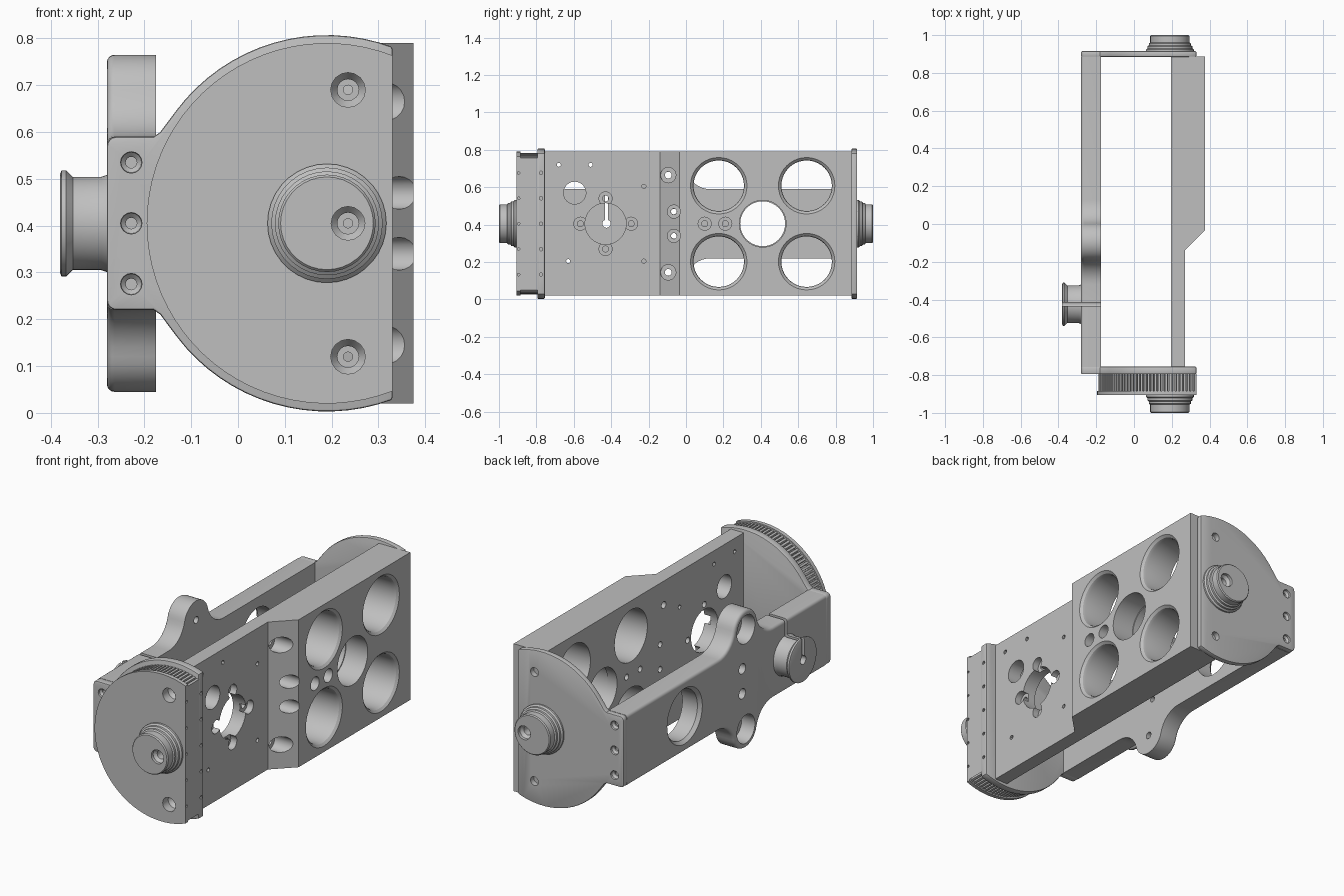
import bpy, bmesh
from math import sin, cos, pi, radians, acos, atan2, hypot
from mathutils import Vector

cube = bpy.data.objects.get("Cube")
if cube:
    bpy.data.objects.remove(cube, do_unlink=True)

metal = bpy.data.materials.new("grey_metal")
metal.use_nodes = True
GREY = (0.52, 0.52, 0.52, 1)
metal.diffuse_color = GREY
metal.node_tree.nodes["Principled BSDF"].inputs["Base Color"].default_value = GREY

MID = 0.405           # height of the main axis
HUB_X = 0.19          # x of the end pivot axis
FLAT_X = 0.33         # flat side of the end discs


def place(axis, u, v, h):
    return Vector({"x": (h, u, v), "y": (u, h, v), "z": (u, v, h)}[axis])


def finish(name, bm):
    bmesh.ops.recalc_face_normals(bm, faces=bm.faces)
    mesh = bpy.data.meshes.new(name)
    bm.to_mesh(mesh)
    bm.free()
    mesh.materials.append(metal)
    obj = bpy.data.objects.new(name, mesh)
    bpy.context.collection.objects.link(obj)
    return obj


def loft(name, axis, rings):
    """Skin a list of (outline, height) rings and cap both ends."""
    bm = bmesh.new()
    loops = [[bm.verts.new(place(axis, u, v, h)) for u, v in pts] for pts, h in rings]
    n = len(loops[0])
    for a, b in zip(loops, loops[1:]):
        for i in range(n):
            j = (i + 1) % n
            bm.faces.new((a[i], a[j], b[j], b[i]))
    bm.faces.new(loops[0])
    bm.faces.new(loops[-1])
    return finish(name, bm)


def extrude(name, axis, pts, a, b):
    return loft(name, axis, [(pts, a), (pts, b)])


def arc(cu, cv, r, a0, a1, n):
    return [(cu + r * cos(a0 + (a1 - a0) * i / n), cv + r * sin(a0 + (a1 - a0) * i / n))
            for i in range(n + 1)]


def lathe(name, axis, u, v, profile, n=32):
    return loft(name, axis, [(arc(u, v, r, 0, 2 * pi, n)[:-1], h) for r, h in profile])


def hole(axis, u, v, a, b, r, n=20):
    return lathe("cutter", axis, u, v, [(r, a), (r, b)], n)


def cut(obj, cutters):
    """Subtract every cutter, bake the result and remove the cutters."""
    for c in cutters:
        c.hide_render = True
        m = obj.modifiers.new("cut", "BOOLEAN")
        m.operation, m.solver, m.object = "DIFFERENCE", "EXACT", c
    bake(obj)
    for c in cutters:
        bpy.data.objects.remove(c, do_unlink=True)


def bake(obj):
    dg = bpy.context.evaluated_depsgraph_get()
    mesh = bpy.data.meshes.new_from_object(obj.evaluated_get(dg))
    obj.modifiers.clear()
    obj.data = mesh


def soften(obj, width):
    m = obj.modifiers.new("bevel", "BEVEL")
    m.width, m.segments, m.limit_method, m.angle_limit = width, 2, "ANGLE", radians(40)
    bake(obj)


parts = []

# Thick side plate with a stepped section
side = extrude("side_plate", "z", [(0.195, -0.757), (0.27, -0.757), (0.27, -0.14),
               (0.375, -0.035), (0.375, 0.887), (0.195, 0.887)], 0.02, 0.79)
cutters = []
for y in (0.175, 0.645):                       # four large flared openings
    for s in (-1, 1):
        cutters.append(lathe("cutter", "x", y, MID + s * 0.203,
                       [(0.135, 0.1), (0.135, 0.35), (0.139, 0.364), (0.152, 0.376), (0.152, 0.4)], 40))
cutters.append(lathe("cutter", "x", 0.41, MID, [(0.12, 0.1), (0.12, 0.25), (0.125, 0.25), (0.125, 0.4)], 40))
cutters.append(hole("x", -0.43, MID, 0.1, 0.4, 0.11, 32))
cutters.append(hole("x", -0.595, 0.57, 0.1, 0.4, 0.06, 24))
bolts = [(-0.43, MID + 0.135, 0.035, 0.235), (-0.43, MID - 0.135, 0.035, 0.235),
         (-0.565, MID, 0.035, 0.235), (-0.293, MID, 0.035, 0.235),
         (0.1, MID, 0.035, 0.3), (0.21, MID, 0.035, 0.3)]
for s in (-1, 1):
    bolts += [(-0.065, MID + s * 0.065, 0.035, 0.25), (-0.095, MID + s * 0.26, 0.041, 0.25)]
for y, z, r, floor in bolts:                   # stepped bolt holes
    cutters.append(lathe("cutter", "x", y, z, [(r * 0.45, 0.1), (r * 0.45, floor), (r, floor), (r, 0.45)], 20))
for y, z in ((-0.68, 0.72), (-0.51, 0.72), (-0.225, 0.605), (-0.225, 0.205), (-0.63, 0.205)):
    cutters.append(hole("x", y, z, 0.1, 0.4, 0.011, 12))
cut(side, cutters)
parts.append(side)

# Slim arm on the other side, with a rounded ear above and below
EAR_Y, EAR_R, EAR_Z, EDGE, HALF = -0.095, 0.1, 0.26, 0.185, 0.225
drop = EAR_Z - EDGE
fil = ((HALF ** 2 + drop ** 2 - EAR_R ** 2) / (EAR_R + drop)) / 2
tilt = atan2(fil - drop, HALF)
upper = arc(EAR_Y + HALF, EDGE + fil, fil, 1.5 * pi, pi + tilt, 8)
upper += arc(EAR_Y, EAR_Z, EAR_R, tilt, pi - tilt, 16)[1:-1]
upper += arc(EAR_Y - HALF, EDGE + fil, fil, -tilt, -pi / 2, 8)
upper = [(0.887, EDGE)] + upper + [(-0.757, EDGE)]
outline = [(y, MID + z) for y, z in upper] + [(y, MID - z) for y, z in reversed(upper)]
arm = extrude("slim_arm", "x", outline, -0.28, -0.175)
bm = bmesh.new()
bm.from_mesh(arm.data)
rim = [e for e in bm.edges if all(v.co.x < -0.27 for v in e.verts)
       and abs(e.verts[0].co.z - e.verts[1].co.z) < 0.3]
bmesh.ops.bevel(bm, geom=rim, offset=0.016, segments=4, profile=0.5, affect="EDGES")
bm.to_mesh(arm.data)
bm.free()
cutters = [lathe("cutter", "x", 0.41, MID, [(0.15, -0.3), (0.145, -0.28), (0.13, -0.262), (0.13, -0.1)], 40),
           hole("x", -0.425, MID, -0.35, -0.1, 0.022)]
for s in (-1, 1):
    cutters.append(lathe("cutter", "x", EAR_Y, MID + s * EAR_Z,
                   [(0.078, -0.3), (0.072, -0.27), (0.072, -0.205), (0.018, -0.205), (0.018, -0.1)], 28))
    cutters.append(lathe("cutter", "x", -0.065, MID + s * 0.065,
                   [(0.027, -0.3), (0.027, -0.22), (0.015, -0.22), (0.015, -0.1)], 20))


def slit():
    return extrude("cutter", "x", [(-0.434, MID), (-0.416, MID), (-0.416, 0.7), (-0.434, 0.7)], -0.45, -0.1)


cut(arm, cutters + [slit()])
parts.append(arm)

# Split clamp knob on the arm
knob = lathe("clamp_knob", "x", -0.425, MID, [(0.106, -0.38), (0.114, -0.377), (0.114, -0.367),
             (0.1, -0.353), (0.1, -0.292), (0.106, -0.275)], 36)
cut(knob, [hole("x", -0.425, MID, -0.45, -0.2, 0.022), slit()])
parts.append(knob)


def disc(r, n=48):
    """Disc outline clipped by the flat side."""
    a = acos((FLAT_X - HUB_X) / r)
    return arc(HUB_X, MID, r, a, 2 * pi - a, n)


# End plates: clipped disc with a tab that meets the arm
for name, y0, y1, out in (("front_end_plate", -0.795, -0.755, -1), ("back_end_plate", 0.885, 0.915, 1)):
    pts = [p for p in disc(0.402) if p[0] > -0.1 or abs(p[1] - MID) > 0.215]
    half = len(pts) // 2
    tab = [(-0.166, EDGE + 0.01), (-0.18, EDGE)]
    tab += arc(-0.26, EDGE - 0.02, 0.02, pi / 2, pi, 4)
    tab = [(x, MID + z) for x, z in tab] + [(x, MID - z) for x, z in reversed(tab)]
    plate = extrude(name, "y", pts[:half] + tab + pts[half:], y0, y1)
    soften(plate, 0.005)
    face = y1 if out > 0 else y0
    cutters = []
    for s in (-1, 0, 1):
        cutters.append(lathe("cutter", "y", -0.228, MID + s * 0.13,
                       [(0.024, face + out * 0.01), (0.022, face - out * 0.01),
                        (0.012, face - out * 0.02), (0.012, face - out * 0.1)], 16))
        if s and out > 0:
            cutters.append(hole("y", 0.235, MID + s * 0.285, y0 - 0.1, y1 + 0.1, 0.023, 16))
    if out < 0:
        cutters += [hole("x", -0.775, MID + i * 0.136, 0.29, 0.4, 0.009, 10) for i in range(-2, 3)]
    cut(plate, cutters)
    parts.append(plate)

# Ribbed drum in front of the front plate
start = acos((FLAT_X - HUB_X) / 0.378)
teeth, ribbed = 76, []
step = (2 * pi - 2 * start) / teeth
for i in range(teeth):
    for f, r in ((0, 0.378), (0.6, 0.378), (0.62, 0.355), (0.98, 0.355)):
        a = start + (i + f) * step
        ribbed.append((HUB_X + r * cos(a), MID + r * sin(a)))
ribbed.append((FLAT_X, MID - 0.378 * sin(start)))
drum = extrude("ribbed_drum", "y", ribbed, -0.887, -0.793)
flange = extrude("drum_flange", "y", disc(0.385), -0.905, -0.884)
for obj in (drum, flange):
    cutters = [lathe("cutter", "y", 0.235, MID + s * 0.285,
               [(0.037, -0.95), (0.037, -0.86), (0.023, -0.84), (0.023, -0.82), (0.01, -0.82), (0.01, -0.7)], 16)
               for s in (-1, 1)]
    if obj is flange:
        cutters += [hole("x", -0.895, MID + i * 0.136, 0.29, 0.4, 0.007, 10) for i in range(-2, 3)]
    cut(obj, cutters)
    parts.append(obj)

# Stepped pivot bosses on both ends
for name, base, out in (("front_pivot", -0.903, -1), ("back_pivot", 0.913, 1)):
    length = 1 - abs(base)
    prof = [(0.127, 0), (0.127, 0.12), (0.119, 0.2), (0.119, 0.32), (0.111, 0.38),
            (0.111, 0.5), (0.104, 0.55), (0.104, 0.94), (0.099, 1)]
    boss = lathe(name, "y", HUB_X, MID, [(r, base + out * t * length) for r, t in prof], 36)
    cut(boss, [lathe("cutter", "y", 0.235, MID, [(0.036, out * 1.05), (0.036, out * 0.985),
               (0.023, out * 0.97), (0.023, out * 0.93), (0.01, out * 0.93), (0.01, out * 0.85)], 16)])
    parts.append(boss)

# Smooth round surfaces, keep machined edges crisp
bpy.ops.object.select_all(action="DESELECT")
for obj in parts:
    obj.select_set(True)
bpy.context.view_layer.objects.active = parts[0]
bpy.ops.object.shade_smooth_by_angle(angle=radians(30))
